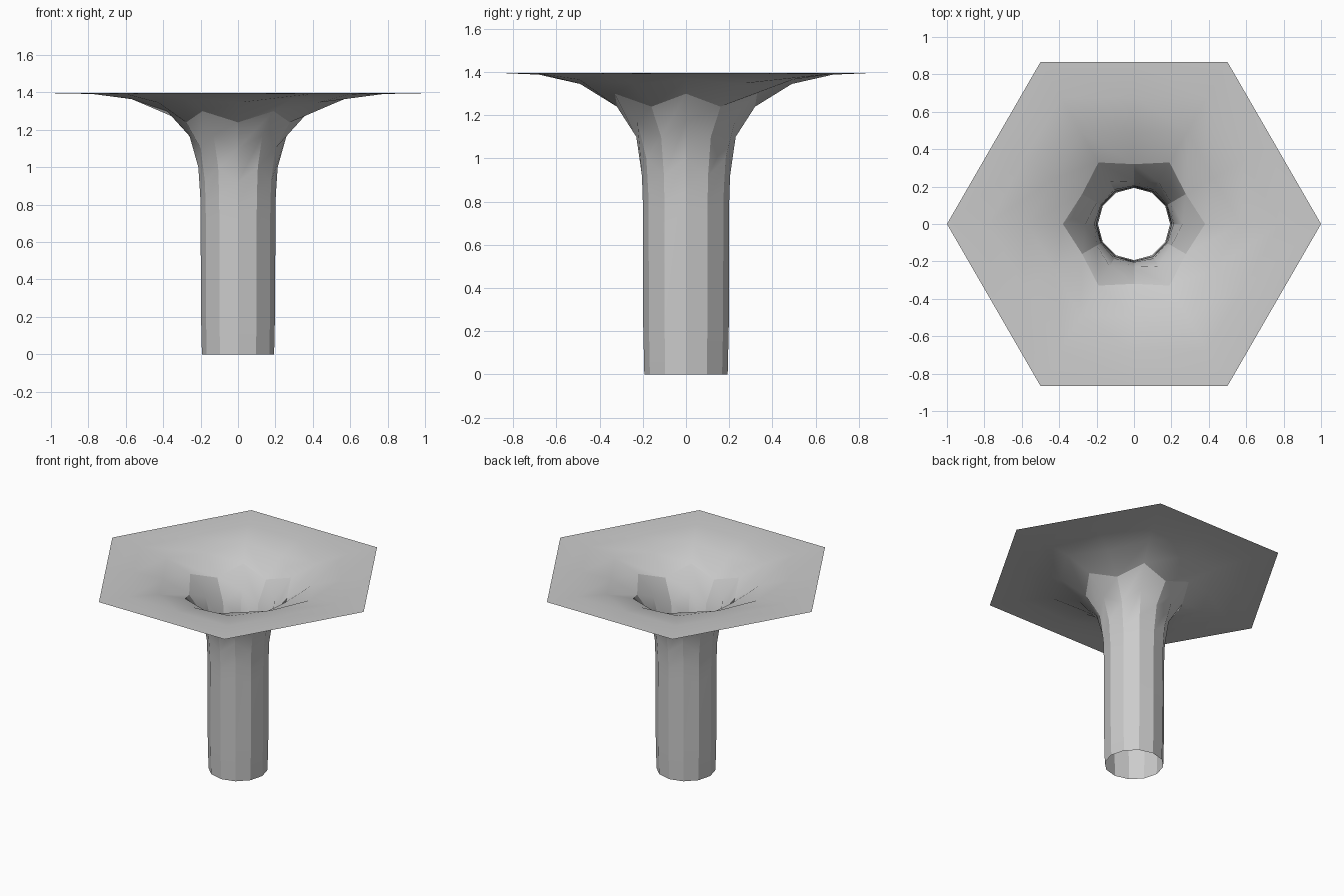
import bpy, bmesh
from math import sin, cos, pi, radians

cube = bpy.data.objects.get("Cube")
if cube:
    bpy.data.objects.remove(cube, do_unlink=True)

# One plain grey for the whole shell
grey = bpy.data.materials.new("light_grey")
grey.use_nodes = True
grey.diffuse_color = (0.6, 0.6, 0.6, 1)
bsdf = next(n for n in grey.node_tree.nodes if n.type == 'BSDF_PRINCIPLED')
bsdf.inputs["Base Color"].default_value = grey.diffuse_color

# Profiles (radius, height): towards the hexagon corners and its edge middles
corner = [(.193, 0), (.198, .22), (.2, .75), (.202, .85), (.212, 1.0), (.26, 1.17),
          (.38, 1.3), (.57, 1.365), (.78, 1.392), (1.0, 1.396)]
middle = [(.193, 0), (.198, .22), (.198, .7), (.2, .8), (.204, .92), (.23, 1.1),
          (.32, 1.24), (.49, 1.345), (.68, 1.388), (.866, 1.396)]
SIDES = 12

# Open, thin funnel: twelve-sided tube flaring into a flat hexagonal rim
bm = bmesh.new()
rings = []
for pair in zip(corner, middle):
    ring = []
    for i in range(SIDES):
        r, z = pair[i % 2]
        a = 2 * pi * i / SIDES
        ring.append(bm.verts.new((r * cos(a), r * sin(a), z)))
    rings.append(ring)
for low, high in zip(rings, rings[1:]):
    for i in range(SIDES):
        j = (i + 1) % SIDES
        bm.faces.new((low[i], low[j], high[j], high[i]))

mesh = bpy.data.meshes.new("hexagonal_funnel")
bm.to_mesh(mesh)
bm.free()
mesh.materials.append(grey)
funnel = bpy.data.objects.new("hexagonal_funnel", mesh)
bpy.context.collection.objects.link(funnel)

# Smooth flare, crisp tube facets
bpy.ops.object.select_all(action='DESELECT')
funnel.select_set(True)
bpy.context.view_layer.objects.active = funnel
bpy.ops.object.shade_smooth_by_angle(angle=radians(26))
